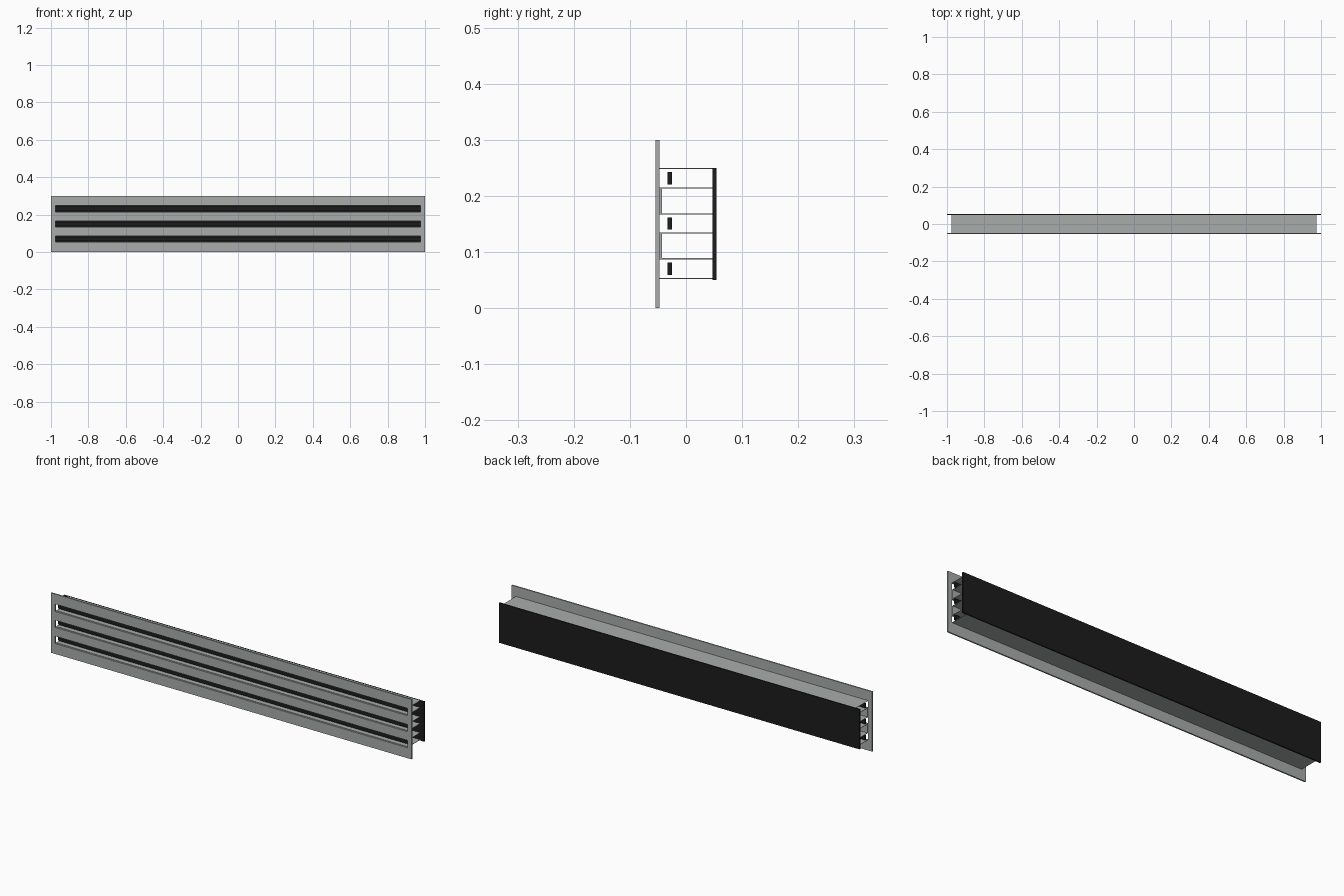
import bpy, bmesh

if "Cube" in bpy.data.objects:
    bpy.data.objects.remove(bpy.data.objects["Cube"])


def material(name, rgb):
    m = bpy.data.materials.new(name)
    m.diffuse_color = (*rgb, 1)
    m.use_nodes = True
    m.node_tree.nodes["Principled BSDF"].inputs["Base Color"].default_value = m.diffuse_color
    return m


GREY = material("grey metal", (0.40, 0.415, 0.412))
BLACK = material("matte black", (0.012, 0.012, 0.012))

SLOT_X = 0.977                                              # half length of the slots
SLOTS = [(0.052, 0.089), (0.133, 0.169), (0.213, 0.250)]    # z range of each slot
FRONT, FACE_BACK, BACK = -0.054, -0.047, 0.054


def finish(name, bm, mat):
    mesh = bpy.data.meshes.new(name)
    bm.to_mesh(mesh)
    bm.free()
    mesh.materials.append(mat)
    obj = bpy.data.objects.new(name, mesh)
    bpy.context.collection.objects.link(obj)
    return obj


def box(name, x, y, z, mat):
    """Box from (low, high) ranges on each axis."""
    bm = bmesh.new()
    bmesh.ops.create_cube(bm, size=1)
    for v in bm.verts:
        v.co = [r[0] + (c + 0.5) * (r[1] - r[0]) for c, r in zip(v.co, (x, y, z))]
    return finish(name, bm, mat)


# Slotted face plate: a grid of cells with the slot cells left open
xs = [-1, -SLOT_X, SLOT_X, 1]
zs = [0] + [z for slot in SLOTS for z in slot] + [0.30]
bm = bmesh.new()
grid = [[bm.verts.new((x, FRONT, z)) for x in xs] for z in zs]
for r in range(len(zs) - 1):
    for c in range(3):
        if c == 1 and r % 2 == 1:
            continue
        bm.faces.new((grid[r][c], grid[r][c + 1], grid[r + 1][c + 1], grid[r + 1][c]))
plate = finish("face_plate", bm, GREY)
solid = plate.modifiers.new("thickness", "SOLIDIFY")
solid.thickness = FACE_BACK - FRONT
solid.offset = -1

# Back panel
box("back_panel", (-1, 1), (0.047, BACK), (0.05, 0.25), BLACK)

# Channel walls above and below each slot, with a deflector blade inside
wall_x = (-SLOT_X, SLOT_X)
T = 0.002
for i, (lo, hi) in enumerate(SLOTS, 1):
    box(f"channel_floor_{i}", wall_x, (FACE_BACK, 0.047), (lo, lo + T), GREY)
    box(f"channel_ceiling_{i}", wall_x, (FACE_BACK, 0.047), (hi - T, hi), GREY)
    mid = (lo + hi) / 2
    box(f"deflector_blade_{i}", wall_x, (-0.033, -0.025),
        (mid - 0.011, mid + 0.011), BLACK)

# Spacer strips behind the face plate between the channels
for i in (0, 1):
    box(f"spacer_{i + 1}", wall_x, (FACE_BACK, -0.043),
        (SLOTS[i][1], SLOTS[i + 1][0]), GREY)
